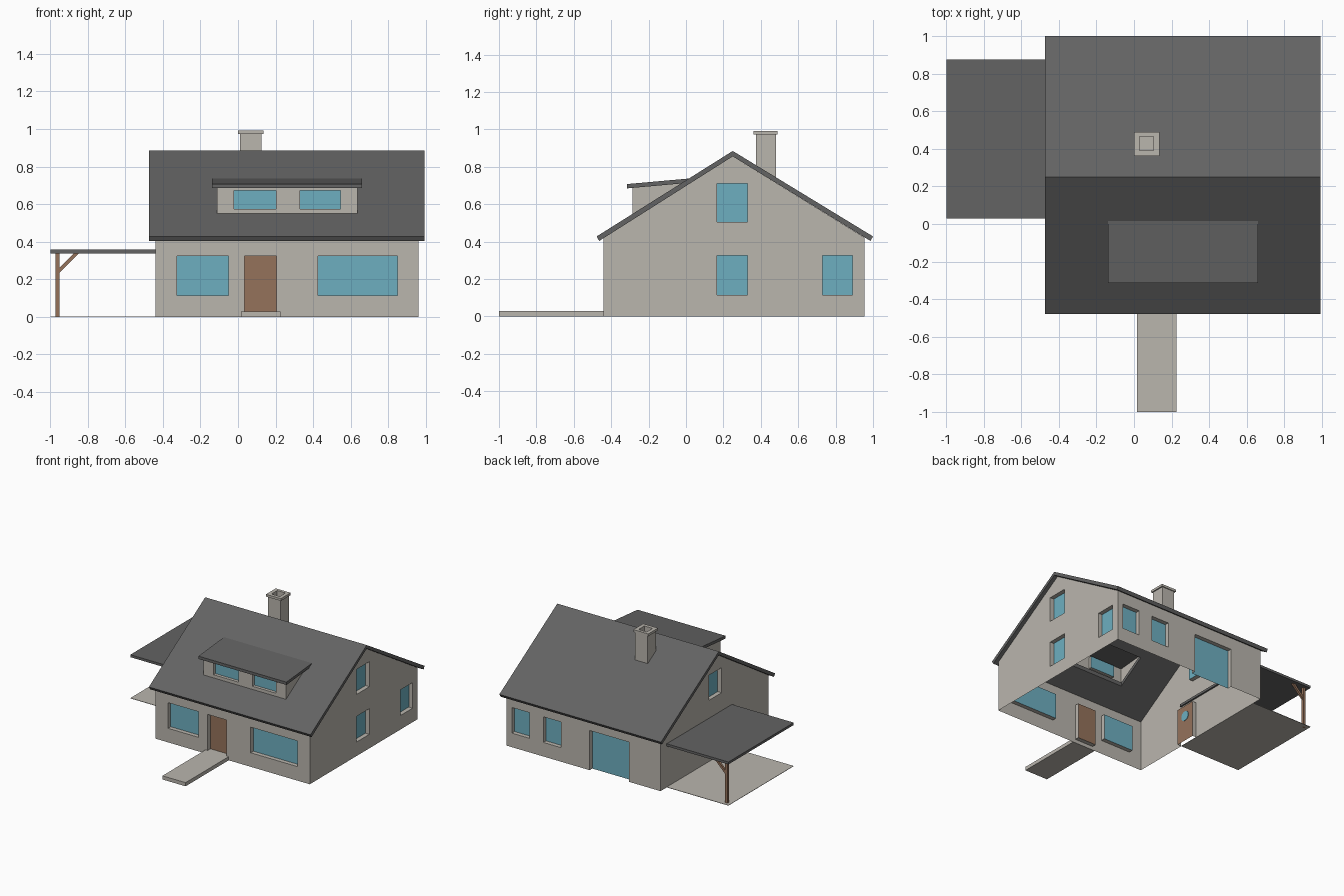
import bpy, bmesh, math
from mathutils import Matrix

if "Cube" in bpy.data.objects:
    bpy.data.objects.remove(bpy.data.objects["Cube"])


def material(name, rgb):
    m = bpy.data.materials.new(name)
    m.diffuse_color = (*rgb, 1)
    m.use_nodes = True
    m.node_tree.nodes["Principled BSDF"].inputs["Base Color"].default_value = m.diffuse_color
    return m


WALL = material("plaster", (0.49, 0.465, 0.42))
ROOF = material("dark_roof", (0.125, 0.125, 0.125))
GLASS = material("window_blue", (0.155, 0.43, 0.53))
WOOD = material("wood_brown", (0.30, 0.17, 0.105))


def finish(name, bm, *mats):
    bmesh.ops.recalc_face_normals(bm, faces=bm.faces)
    me = bpy.data.meshes.new(name)
    bm.to_mesh(me)
    bm.free()
    for m in mats:
        me.materials.append(m)
    ob = bpy.data.objects.new(name, me)
    bpy.context.collection.objects.link(ob)
    return ob


def add_prism(bm, yz, x0, x1):
    # closed y-z outline extruded along x
    f = bm.faces.new([bm.verts.new((x0, y, z)) for y, z in yz])
    r = bmesh.ops.extrude_face_region(bm, geom=[f])
    vs = [v for v in r["geom"] if isinstance(v, bmesh.types.BMVert)]
    bmesh.ops.translate(bm, verts=vs, vec=(x1 - x0, 0, 0))


def prism(name, yz, x0, x1, *mats):
    bm = bmesh.new()
    add_prism(bm, yz, x0, x1)
    return finish(name, bm, *mats)


def rect(y0, y1, z0, z1):
    return [(y0, z0), (y1, z0), (y1, z1), (y0, z1)]


def box(name, x0, x1, y0, y1, z0, z1, mat):
    return prism(name, rect(y0, y1, z0, z1), x0, x1, mat)


def cut(ob, boxes):
    # subtract boxes, then bake the result
    bm = bmesh.new()
    for x0, x1, y0, y1, z0, z1 in boxes:
        add_prism(bm, rect(y0, y1, z0, z1), x0, x1)
    cutter = finish("cutter", bm)
    cutter.hide_render = True
    mod = ob.modifiers.new("cut", "BOOLEAN")
    mod.operation = "DIFFERENCE"
    mod.solver = "EXACT"
    mod.object = cutter
    dg = bpy.context.evaluated_depsgraph_get()
    dg.update()
    me = bpy.data.meshes.new_from_object(ob.evaluated_get(dg))
    ob.modifiers.clear()
    ob.data = me
    bpy.data.objects.remove(cutter)


def open_shell(ob, rule):
    # remove floor and sloping faces, colour the recessed panels
    bm = bmesh.new()
    bm.from_mesh(ob.data)
    bm.normal_update()
    gone = []
    for f in bm.faces:
        n, c = f.normal, f.calc_center_median()
        if (abs(n.y) > 0.02 and abs(n.z) > 0.02) or (n.z < -0.9 and c.z < 0.005):
            gone.append(f)
        else:
            f.material_index = rule(n, c)
    bmesh.ops.delete(bm, geom=gone, context="FACES")
    bm.to_mesh(ob.data)
    bm.free()


X0, X1, Y0, Y1 = -0.438, 0.96, -0.442, 0.955   # house walls
D, OUT = 0.035, 0.05                           # recess depth, cutter overshoot
LOW, HIGH = (0.115, 0.325), (0.505, 0.71)      # window heights

# house walls with recessed windows and doors
house = prism("house_walls", [(Y0, 0), (Y0, 0.42), (0.25, 0.856), (Y1, 0.422), (Y1, 0)],
              X0, X1, WALL, GLASS, WOOD)
holes = []
for a, b, z0, z1 in [(-0.325, -0.05, *LOW), (0.425, 0.85, *LOW), (0.035, 0.205, 0.03, 0.325)]:
    holes.append((a, b, Y0 - OUT, Y0 + D, z0, z1))
for a, b, z0, z1 in [(0.75, 0.91, *LOW), (0.465, 0.625, *LOW), (-0.15, 0.205, -0.05, 0.325)]:
    holes.append((a, b, Y1 - D, Y1 + OUT, z0, z1))
for a, b, z0, z1 in [(0.165, 0.33, *LOW), (0.73, 0.89, *LOW), (0.165, 0.33, *HIGH)]:
    holes.append((X1 - D, X1 + OUT, a, b, z0, z1))
for a, b, z0, z1 in [(0.165, 0.33, *HIGH), (0.03, 0.205, -0.05, 0.30)]:
    holes.append((X0 - OUT, X0 + D, a, b, z0, z1))
cut(house, holes)


def house_rule(n, c):
    e = 0.002
    if abs(n.y) > 0.9 and abs(c.y - Y0 - D) < e:
        return 2 if 0.03 < c.x < 0.21 else 1
    if abs(n.y) > 0.9 and abs(c.y - Y1 + D) < e:
        return 1
    if abs(n.x) > 0.9 and abs(c.x - X1 + D) < e:
        return 1
    if abs(n.x) > 0.9 and abs(c.x - X0 - D) < e:
        return 2 if c.z < 0.4 else 1
    return 0


open_shell(house, house_rule)

# round window in the side door
bm = bmesh.new()
bmesh.ops.create_cone(bm, cap_ends=True, segments=20, radius1=0.04, radius2=0.04, depth=0.008,
                      matrix=Matrix.Translation((X0 + D, 0.117, 0.21)) @ Matrix.Rotation(math.pi / 2, 4, "Y"))
finish("side_door_window", bm, GLASS)

# main roof, open below the dormer
roof = prism("main_roof", [(-0.478, 0.428), (0.25, 0.885), (1.0, 0.428), (0.986, 0.404),
                           (0.25, 0.856), (-0.464, 0.404)], -0.473, 0.992, ROOF)
cut(roof, [(-0.1, 0.62, -0.268, -0.04, 0.4, 0.8)])

# dormer walls, windows and roof
DY = -0.285
dormer = prism("dormer_walls", [(DY, 0.53), (DY, 0.689), (0.0, 0.713)], -0.113, 0.635, WALL, GLASS)
cut(dormer, [(a, b, DY - OUT, DY + 0.025, 0.575, 0.672) for a, b in [(-0.022, 0.202), (0.33, 0.545)]])
open_shell(dormer, lambda n, c: int(abs(n.y) > 0.9 and abs(c.y - DY - 0.025) < 0.002))
prism("dormer_roof", [(-0.315, 0.685), (-0.315, 0.708), (0.02, 0.738), (0.02, 0.715)], -0.138, 0.66, ROOF)

# hollow chimney and cap
flue = [(0.03, 0.105, 0.39, 0.465, 0.88, 1.1)]
cut(box("chimney", 0.01, 0.125, 0.373, 0.481, 0.73, 0.974, WALL), flue)
cut(box("chimney_cap", 0.0, 0.135, 0.362, 0.489, 0.974, 0.993, WALL), flue)

# front path
box("front_path", 0.015, 0.225, -1.0, Y0, 0, 0.03, WALL)

# carport: paving, roof, post and brace
box("carport_paving", -0.997, X0, 0.03, 0.875, 0, 0.003, WALL)
box("carport_roof", -0.997, -0.425, 0.03, 0.875, 0.338, 0.358, ROOF)
box("carport_post", -0.971, -0.949, 0.828, 0.85, 0, 0.338, WOOD)
bm = bmesh.new()
brace = [(-0.949, 0.235), (-0.949, 0.262), (-0.873, 0.338), (-0.846, 0.338)]
f = bm.faces.new([bm.verts.new((x, 0.831, z)) for x, z in brace])
r = bmesh.ops.extrude_face_region(bm, geom=[f])
bmesh.ops.translate(bm, verts=[v for v in r["geom"] if isinstance(v, bmesh.types.BMVert)], vec=(0, 0.016, 0))
finish("carport_brace", bm, WOOD)
